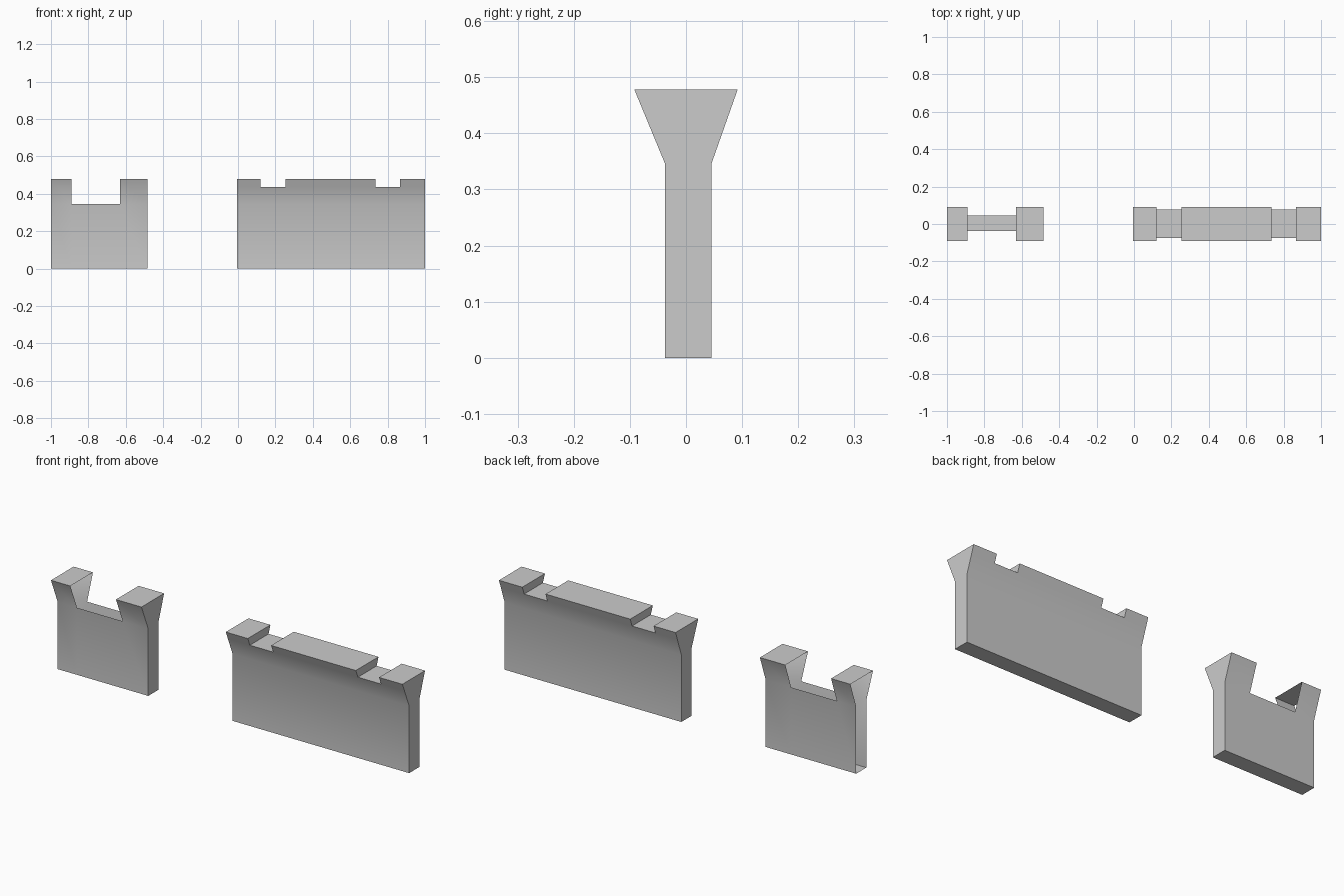
import bpy, bmesh

if "Cube" in bpy.data.objects:
    bpy.data.objects.remove(bpy.data.objects["Cube"])

# Right half of the wall section runs up one side; the flared top is symmetric
PROFILE = [(-0.037, 0), (0.045, 0), (0.045, 0.345), (0.092, 0.478), (-0.092, 0.478), (-0.037, 0.345)]
EPS = 1e-4


def near(a, b):
    return abs(a - b) < EPS


def parapet(name, x0, x1, notches, floor, lined, open_start):
    bm = bmesh.new()
    # extruded flared section
    section = bm.faces.new([bm.verts.new((x0, y, z)) for y, z in PROFILE])
    ext = bmesh.ops.extrude_face_region(bm, geom=[section], use_keep_orig=True)
    new = [g for g in ext["geom"] if isinstance(g, bmesh.types.BMVert)]
    bmesh.ops.translate(bm, verts=new, vec=(x1 - x0, 0, 0))
    bmesh.ops.recalc_face_normals(bm, faces=bm.faces[:])

    # cut lines around the notches
    cuts = [((x, 0, 0), (1, 0, 0)) for n in notches for x in n] + [((0, 0, floor), (0, 0, 1))]
    for co, no in cuts:
        bmesh.ops.bisect_plane(bm, geom=bm.verts[:] + bm.edges[:] + bm.faces[:],
                               dist=EPS, plane_co=co, plane_no=no)

    # remove the notch shells, and the end cap where the wall is open
    def removed(f):
        c = f.calc_center_median()
        in_notch = any(a < c.x < b for a, b in notches) and c.z > floor + EPS
        return in_notch or (open_start and all(near(v.co.x, x0) for v in f.verts))
    bmesh.ops.delete(bm, geom=[f for f in bm.faces if removed(f)], context='FACES')

    # notch walls and floors
    if lined:
        for n in notches:
            for x in n:
                wall = [v for v in bm.verts if near(v.co.x, x) and v.co.z > floor - EPS]
                bmesh.ops.contextual_create(bm, geom=wall)
            base = [v for v in bm.verts if near(v.co.z, floor)
                    and any(near(v.co.x, x) for x in n)]
            bmesh.ops.contextual_create(bm, geom=base)
        bmesh.ops.recalc_face_normals(bm, faces=bm.faces[:])

    mesh = bpy.data.meshes.new(name)
    bm.to_mesh(mesh)
    bm.free()
    obj = bpy.data.objects.new(name, mesh)
    bpy.context.collection.objects.link(obj)
    bpy.ops.object.select_all(action='DESELECT')
    obj.select_set(True)
    bpy.context.view_layer.objects.active = obj
    bpy.ops.object.shade_smooth_by_angle(angle=0.52)
    return obj


# short wall: one deep unlined notch, hollow at its outer end
parapet("short_wall", -1.0, -0.485, [(-0.89, -0.63)], 0.345, False, True)
# long wall: two shallow notches, closed all round
parapet("long_wall", -0.005, 1.0, [(0.12, 0.253), (0.735, 0.867)], 0.437, True, False)
